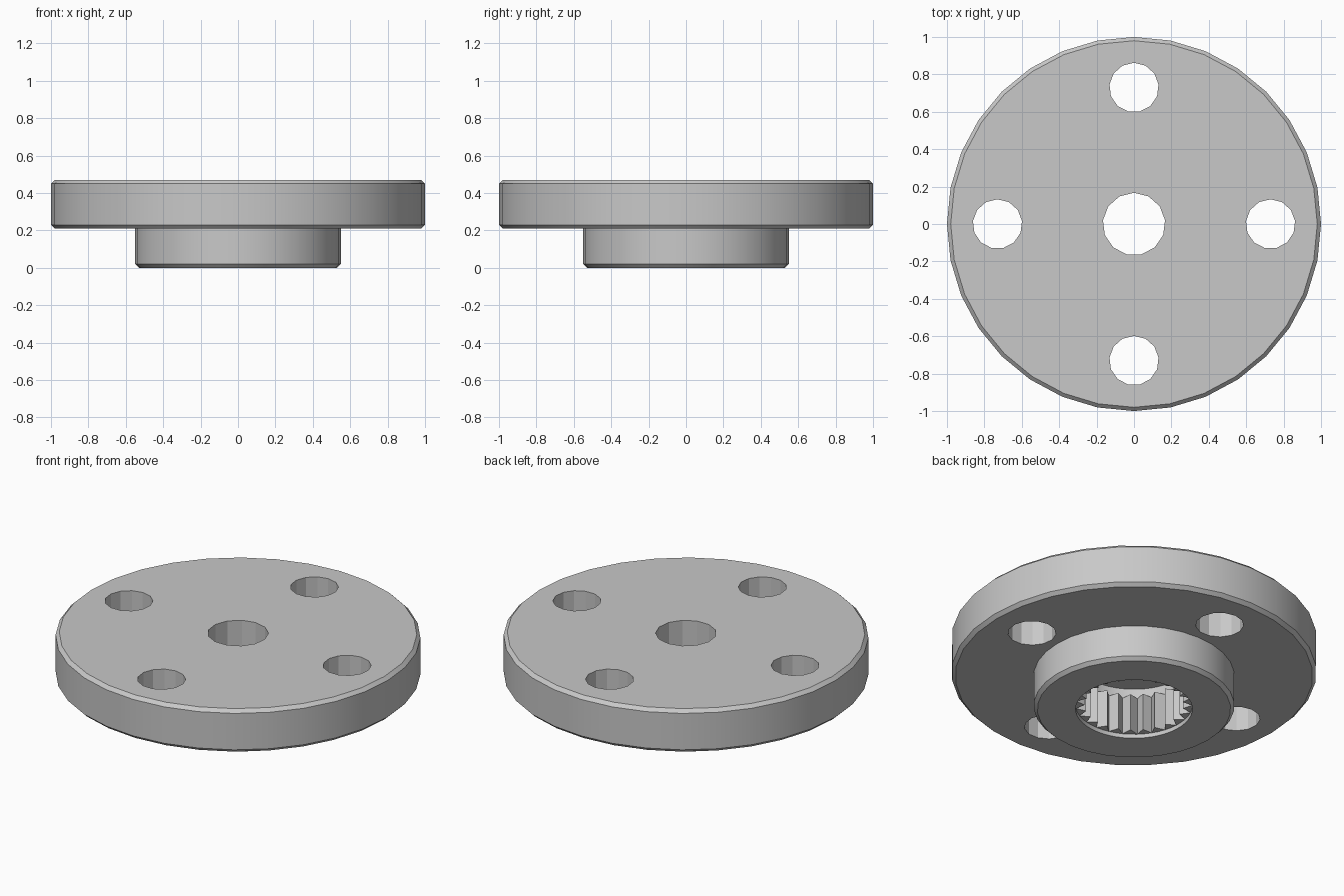
import bpy, bmesh
from math import pi, sin, cos, radians

cube = bpy.data.objects.get("Cube")
if cube:
    bpy.data.objects.remove(cube, do_unlink=True)

metal = bpy.data.materials.new("grey_metal")
metal.use_nodes = True
grey = (0.58, 0.58, 0.58, 1)
metal.diffuse_color = grey
metal.node_tree.nodes["Principled BSDF"].inputs["Base Color"].default_value = grey


def make_object(name, bm):
    bmesh.ops.recalc_face_normals(bm, faces=bm.faces)
    mesh = bpy.data.meshes.new(name)
    bm.to_mesh(mesh)
    bm.free()
    mesh.materials.append(metal)
    obj = bpy.data.objects.new(name, mesh)
    bpy.context.collection.objects.link(obj)
    return obj


def lathe(name, profile, sides, centre=(0, 0)):
    """Solid of revolution from (radius, height) pairs, capped at both ends."""
    bm = bmesh.new()
    rings = []
    for r, z in profile:
        angles = [pi / 2 + 2 * pi * i / sides for i in range(sides)]
        rings.append([bm.verts.new((centre[0] + r * cos(a), centre[1] + r * sin(a), z))
                      for a in angles])
    for low, high in zip(rings, rings[1:]):
        for i in range(sides):
            j = (i + 1) % sides
            bm.faces.new((low[i], low[j], high[j], high[i]))
    bm.faces.new(rings[0][::-1])
    bm.faces.new(rings[-1])
    return make_object(name, bm)


def cut(body, cutter):
    mod = body.modifiers.new("cut", "BOOLEAN")
    mod.operation = "DIFFERENCE"
    mod.solver = "EXACT"
    mod.object = cutter
    bpy.ops.object.select_all(action="DESELECT")
    bpy.context.view_layer.objects.active = body
    body.select_set(True)
    bpy.ops.object.modifier_apply(modifier=mod.name)
    bpy.data.objects.remove(cutter, do_unlink=True)


# Chamfered disc with the narrower hub below it
TOP, STEP, CHAMFER, HUB = 0.47, 0.21, 0.02, 0.55
body = lathe("flanged_disc", [
    (HUB - CHAMFER, 0), (HUB, CHAMFER), (HUB, STEP),
    (1 - CHAMFER, STEP), (1, STEP + CHAMFER),
    (1, TOP - CHAMFER), (1 - CHAMFER, TOP)], 32)

# Socket in the hub, centre bore and four bolt holes
SOCKET, TEETH = 0.32, 25
cut(body, lathe("socket_cutter", [(SOCKET, -0.1), (SOCKET, 0.31)], 2 * TEETH))
cut(body, lathe("bore_cutter", [(0.167, 0.2), (0.167, 0.6)], 13))
for k in range(4):
    spot = (0.73 * cos(k * pi / 2), 0.73 * sin(k * pi / 2))
    cut(body, lathe("bolt_cutter", [(0.132, 0.1), (0.132, 0.6)], 13, spot))

bpy.ops.object.select_all(action="DESELECT")
bpy.context.view_layer.objects.active = body
body.select_set(True)
bpy.ops.object.shade_smooth_by_angle(angle=radians(20))

# Ring of pointed spline teeth inside the socket
bm = bmesh.new()
for k in range(TEETH):
    a = pi / 2 + 2 * pi * k / TEETH
    half = pi / TEETH
    outline = [(SOCKET, a - half), (SOCKET + 0.003, a), (SOCKET, a + half), (0.27, a)]
    low, high = [[bm.verts.new((r * cos(t), r * sin(t), z)) for r, t in outline]
                 for z in (0.025, 0.25)]
    bm.faces.new(low[::-1])
    bm.faces.new(high)
    for i in range(4):
        j = (i + 1) % 4
        bm.faces.new((low[i], low[j], high[j], high[i]))
make_object("spline_teeth", bm)
